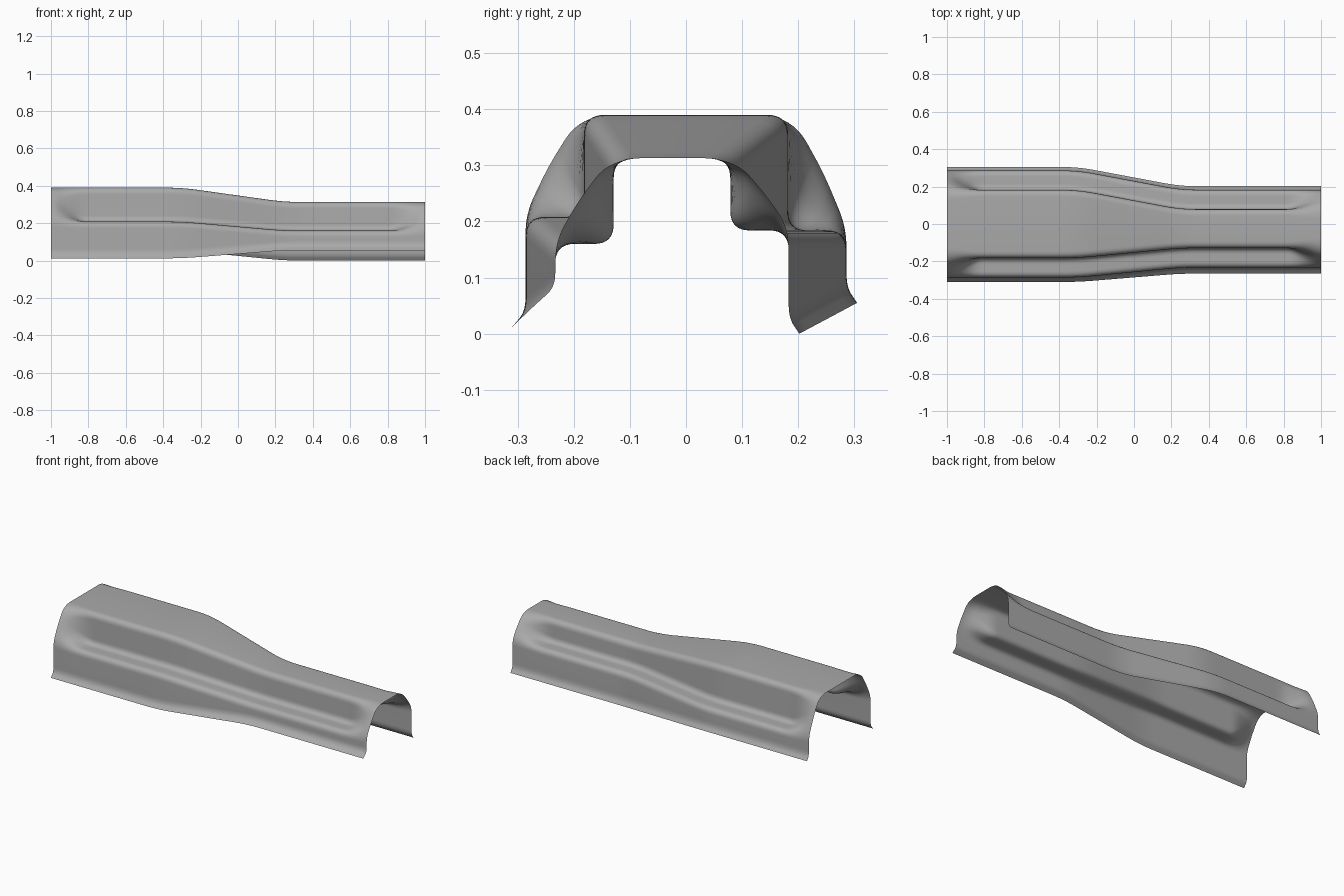
import bpy
import bmesh
from mathutils import Vector

default = bpy.data.objects.get("Cube")
if default:
    bpy.data.objects.remove(default, do_unlink=True)

ROWS = 120
ARC = 8


def lerp(a, b, t):
    return a + (b - a) * t


def ramp(x, start, end, soft):
    """Straight ramp from 0 to 1 with softened ends."""
    steps = [soft * (i / 5 - 1) for i in range(11)]
    return sum(min(1, max(0, (x + s - start) / (end - start))) for s in steps) / len(steps)


def fillet(corners):
    """Round each inner corner (y, z, radius) of a profile."""
    pts = [Vector(c[:2]) for c in corners]
    out = [pts[0]]
    for i in range(1, len(pts) - 1):
        p = pts[i]
        ends = []
        for q in (pts[i - 1], pts[i + 1]):
            d = q - p
            ends.append(p + d.normalized() * min(corners[i][2], d.length * 0.48))
        for k in range(ARC + 1):
            t = k / ARC
            out.append(ends[0] * (1 - t) ** 2 + p * 2 * t * (1 - t) + ends[1] * t * t)
    return out + [pts[-1]]


def side(sign, centre, width, top, shelf, edge, flare, bead):
    """Corners of one wall from the roof down to the flared lip."""
    inner = [
        (lerp(width - 0.098, width - 0.104, bead), top, lerp(0.06, 0.037, bead)),
        (lerp(width - 0.04, width - 0.104, bead),
         lerp((top + shelf) / 2, shelf, bead), 0.035),
        (width, lerp(shelf + 0.005, shelf, bead), 0.035),
        (width, edge + 0.028, 0.025),
        (width + flare, edge, 0),
    ]
    return [(centre + sign * y, z, r) for y, z, r in inner]


def section(x):
    t = ramp(x, -0.3, 0.25, 0.08)
    # pressed step fades out towards both open ends
    bead = ramp(1 - abs(x), 0.02, 0.16, 0.03)
    centre, width, top = lerp(0, -0.025, t), lerp(0.286, 0.208, t), lerp(0.39, 0.313, t)
    front = side(-1, centre, width, top, lerp(0.208, 0.16, t),
                 lerp(0.012, 0.055, t), lerp(0.024, 0.032, t), bead)
    back = side(1, centre, width, top, 0.184,
                lerp(0.055, 0, t), 0.019, bead)
    return fillet(front[::-1] + back)


# Formed sheet: rows of rounded sections joined lengthwise
bm = bmesh.new()
rows = []
for i in range(ROWS + 1):
    x = 2 * i / ROWS - 1
    rows.append([bm.verts.new((x, p.x, p.y)) for p in section(x)])
for a, b in zip(rows, rows[1:]):
    for j in range(len(a) - 1):
        bm.faces.new((a[j], b[j], b[j + 1], a[j + 1]))
mesh = bpy.data.meshes.new("channel_cover")
bm.to_mesh(mesh)
bm.free()

# Plain grey metal
grey = bpy.data.materials.new("plain_grey")
grey.use_nodes = True
colour = (0.4, 0.4, 0.4, 1)
grey.diffuse_color = colour
grey.node_tree.nodes["Principled BSDF"].inputs["Base Color"].default_value = colour
mesh.materials.append(grey)

cover = bpy.data.objects.new("channel_cover", mesh)
bpy.context.collection.objects.link(cover)
bpy.context.view_layer.objects.active = cover
cover.select_set(True)
bpy.ops.object.shade_smooth()
